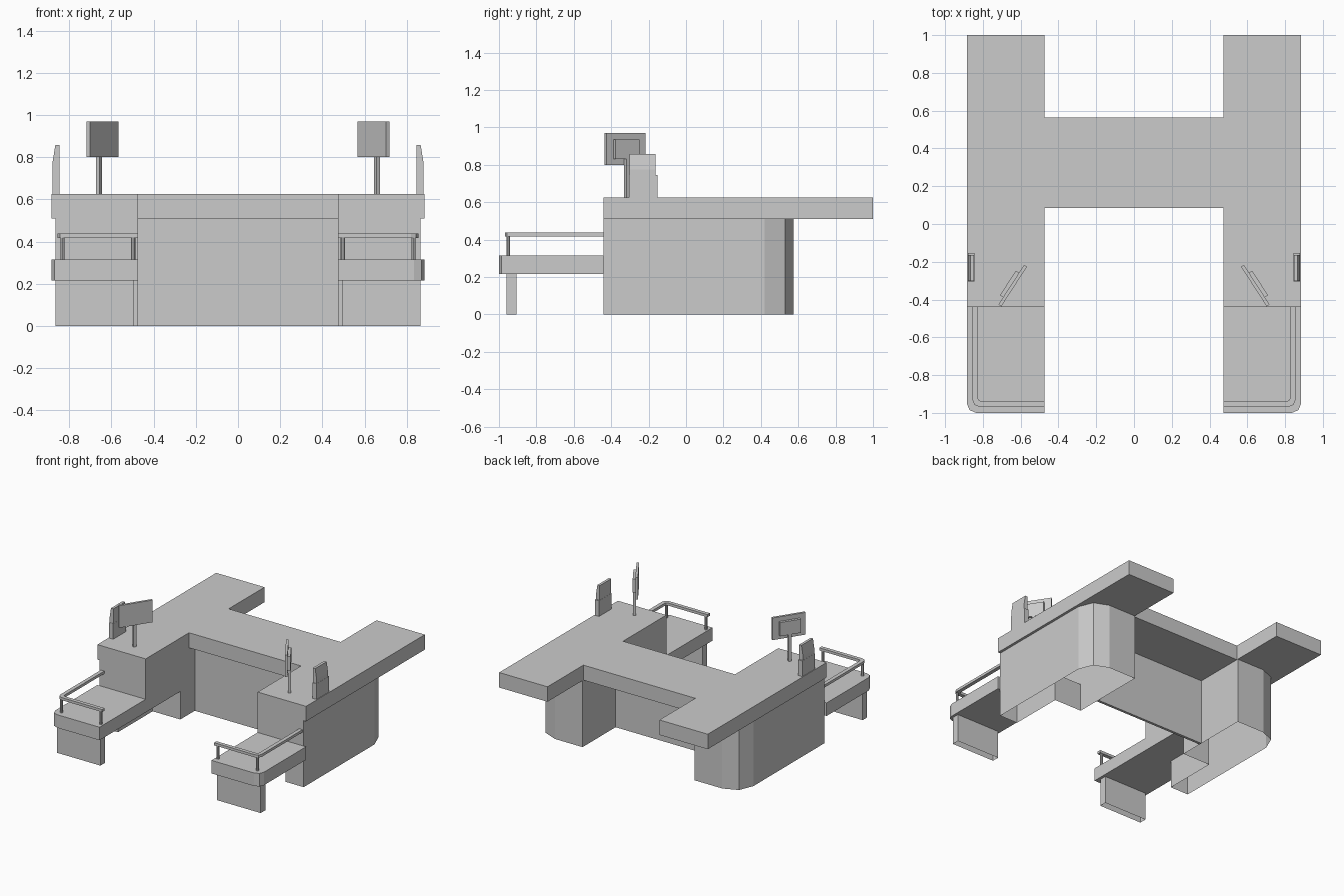
import bpy, bmesh, math
from mathutils import Matrix, Vector

if "Cube" in bpy.data.objects:
    bpy.data.objects.remove(bpy.data.objects["Cube"])


def arc(cx, cy, r, a0, a1, n=2):
    """Points along a faceted corner, angles in degrees."""
    return [(cx + r * math.cos(math.radians(a0 + (a1 - a0) * i / n)),
             cy + r * math.sin(math.radians(a0 + (a1 - a0) * i / n))) for i in range(n + 1)]


def rect(x0, x1, y0, y1):
    return [(x0, y0), (x1, y0), (x1, y1), (x0, y1)]


def add_prism(bm, pts, z0, z1, bottom=True, top=True):
    lo = [bm.verts.new((x, y, z0)) for x, y in pts]
    hi = [bm.verts.new((x, y, z1)) for x, y in pts]
    n = len(pts)
    for i in range(n):
        j = (i + 1) % n
        bm.faces.new((lo[i], lo[j], hi[j], hi[i]))
    if bottom:
        bm.faces.new(lo[::-1])
    if top:
        bm.faces.new(hi)


def finish(name, bm, mirror=True, matrix=None):
    bmesh.ops.recalc_face_normals(bm, faces=bm.faces)
    if matrix:
        bm.transform(matrix)
    me = bpy.data.meshes.new(name)
    bm.to_mesh(me)
    bm.free()
    ob = bpy.data.objects.new(name, me)
    bpy.context.collection.objects.link(ob)
    if mirror:
        mod = ob.modifiers.new("Mirror", 'MIRROR')
        mod.use_mirror_merge = False
    return ob


def prism(name, pts, z0, z1, mirror=True, matrix=None, **caps):
    bm = bmesh.new()
    add_prism(bm, pts, z0, z1, **caps)
    return finish(name, bm, mirror, matrix)


IN, OUT, FRONT = 0.475, 0.885, -0.44

# H-shaped worktop, with the seam in the middle
half = [(0, 0.085), (IN, 0.085), (IN, FRONT), (OUT, FRONT), (OUT, 1), (IN, 1), (IN, 0.565), (0, 0.565)]
prism("worktop", half + [(-x, y) for x, y in half[-2:0:-1]], 0.51, 0.625, mirror=False)

# Thin panel closing the gap between the pedestals
prism("modesty_panel", rect(-IN, IN, 0.155, 0.175), 0, 0.51, mirror=False)

# Pedestals: open underneath, knee notch at the inner front, faceted outer back corner
back = arc(0.865 - 0.155, 0.575 - 0.155, 0.155, 0, 90) + [(IN, 0.575)]
bm = bmesh.new()
add_prism(bm, [(IN, FRONT), (0.865, FRONT)] + back, 0.215, 0.51, bottom=False)
add_prism(bm, [(IN, -0.02), (0.71, -0.02), (0.71, FRONT), (0.865, FRONT)] + back,
          0, 0.215, bottom=False, top=False)
bm.faces.new([bm.verts.new((x, y, 0.215)) for x, y in rect(IN, 0.71, FRONT, -0.02)])
bmesh.ops.remove_doubles(bm, verts=bm.verts, dist=0.0005)
finish("pedestal", bm)

# Low front shelf and its leg panel
prism("shelf", [(IN, FRONT), (IN, -1)] + arc(OUT - 0.05, -0.95, 0.05, -90, 0) + [(OUT, FRONT)],
      0.215, 0.315)
prism("leg_panel", rect(0.495, 0.865, -0.96, -0.905), 0, 0.215, bottom=False)

# Rail around the shelf, carried on two posts
outer = [(IN, -0.967)] + arc(0.82, -0.932, 0.035, -90, 0) + [(0.855, FRONT)]
inner = [(IN, -0.938)] + arc(0.81, -0.922, 0.016, -90, 0) + [(0.826, FRONT)]
prism("rail", outer + inner[::-1], 0.418, 0.438)
for name, x in (("inner_post", 0.497), ("corner_post", 0.832)):
    prism(name, arc(x, -0.951, 0.01, 0, 315, 7), 0.315, 0.42)

# Angled monitor: screen, rear housing and pole (local +y is the rear)
turn = Matrix.Translation(Vector((0.642, -0.326, 0))) @ Matrix.Rotation(math.radians(-57), 4, 'Z')
prism("monitor_screen", rect(-0.125, 0.125, -0.009, 0.009), 0.8, 0.97, matrix=turn)
prism("monitor_housing", rect(-0.075, 0.08, 0.009, 0.029), 0.83, 0.935, matrix=turn)
prism("monitor_pole", rect(-0.011, 0.011, 0.009, 0.029), 0.625, 0.83, matrix=turn)

# Side terminal: base block and tapered upper part
prism("terminal_base", rect(0.845, 0.88, -0.305, -0.153), 0.625, 0.745)
stand = Matrix.Rotation(math.radians(90), 4, 'X')  # profile in x-z, depth along -y
prism("terminal_top", [(0.846, 0.745), (0.879, 0.745), (0.879, 0.775), (0.866, 0.857), (0.846, 0.857)],
      0.163, 0.302, matrix=stand)
